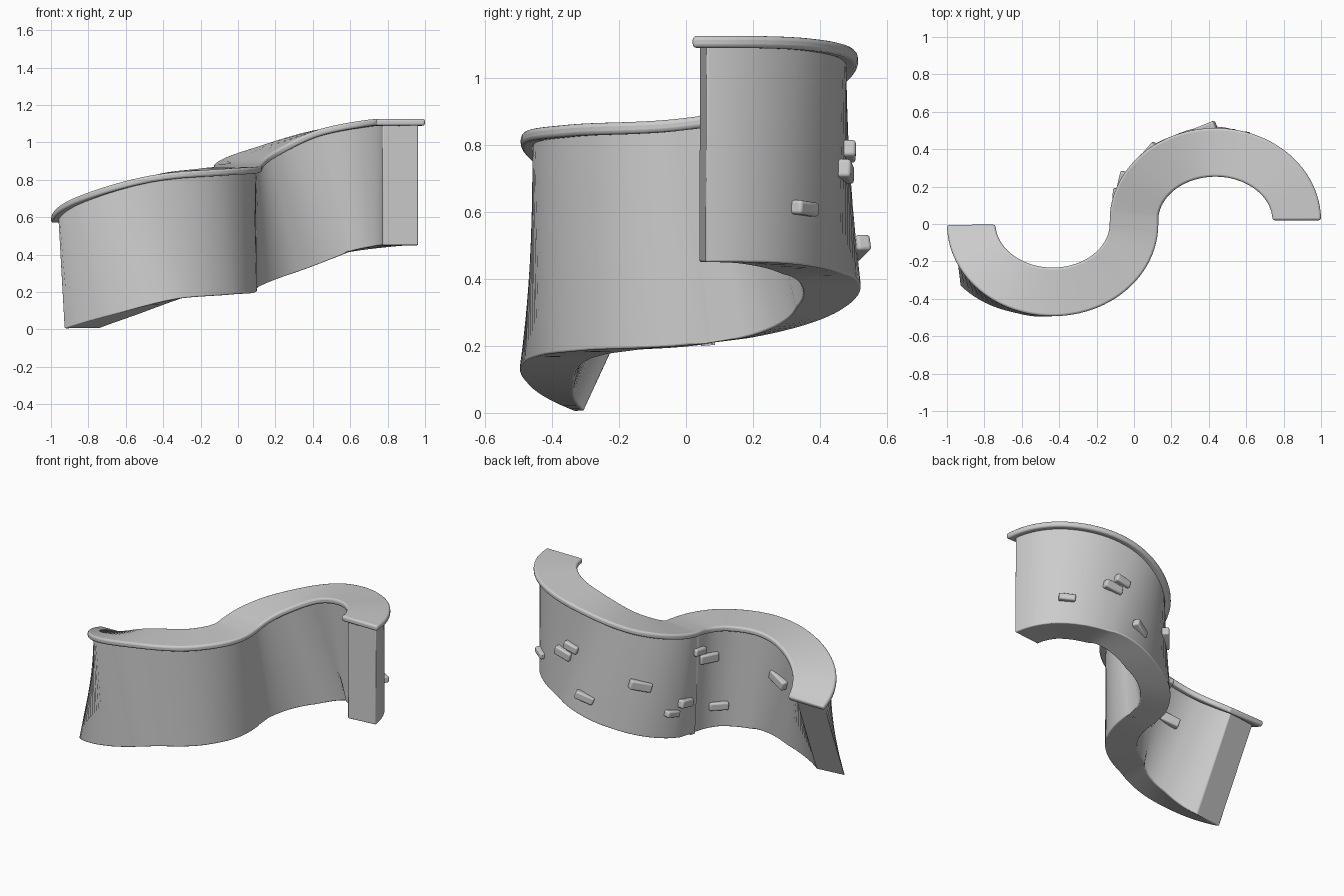
import bpy, bmesh, math
from mathutils import Vector, Matrix

if "Cube" in bpy.data.objects:
    bpy.data.objects.remove(bpy.data.objects["Cube"])

RX, RY = 0.435, 0.363
# cap-top heights every 45 degrees along the S path (with one ghost key at each end)
KEYS = [0.455, 0.6, 0.725, 0.828, 0.86, 0.88, 0.96, 1.07, 1.117, 1.125, 1.122]


def height(a):
    i = min(max(int(a // 45), 0), 7)
    t = a / 45 - i
    p0, p1, p2, p3 = KEYS[i:i + 4]
    return 0.5 * (2 * p1 + (p2 - p0) * t + (2 * p0 - 5 * p1 + 4 * p2 - p3) * t * t
                  + (3 * p1 - p0 - 3 * p2 + p3) * t ** 3)


def centre(a):
    if a <= 180:
        r = math.radians(a)
        return Vector((-RX - RX * math.cos(r), -RY * math.sin(r), height(a)))
    r = math.radians(a - 180)
    return Vector((RX - RX * math.cos(r), 0.02 + RY * math.sin(r), height(a)))


def frame(a):
    """Position, tangent, left-hand side and up vectors of the path."""
    t = (centre(a + 0.5) - centre(a - 0.5)).normalized()
    left = Vector((0, 0, 1)).cross(t).normalized()
    return centre(a), t, left, t.cross(left)


def finish(obj, bevel, segments):
    m = obj.modifiers.new("soft_edges", 'BEVEL')
    m.width, m.segments, m.limit_method = bevel, segments, 'ANGLE'
    m.angle_limit = math.radians(40)
    bpy.ops.object.select_all(action='DESELECT')
    obj.select_set(True)
    bpy.context.view_layer.objects.active = obj
    bpy.ops.object.shade_smooth_by_angle(angle=math.radians(35))


def make_object(name, bm):
    bmesh.ops.recalc_face_normals(bm, faces=bm.faces)
    me = bpy.data.meshes.new(name)
    bm.to_mesh(me)
    bm.free()
    obj = bpy.data.objects.new(name, me)
    bpy.context.collection.objects.link(obj)
    return obj


def sweep(name, half, top, bottom, a0, a1, bevel, n=96):
    bm = bmesh.new()
    rings = []
    for i in range(n + 1):
        p, t, left, up = frame(a0 + (a1 - a0) * i / n)
        rings.append([bm.verts.new(p + left * s - up * h) for s, h in
                      ((-half, top), (half, top), (half, bottom), (-half, bottom))])
    for r, q in zip(rings, rings[1:]):
        for k in range(4):
            bm.faces.new((r[k], r[k - 1], q[k - 1], q[k]))
    bm.faces.new(rings[0])
    bm.faces.new(rings[-1])
    finish(make_object(name, bm), bevel, 3)


# wall body and overhanging coping
sweep("wall", 0.095, 0.02, 0.675, 5.5, 355, 0.006)
sweep("coping", 0.13, 0.0, 0.036, 0, 360, 0.012)

# raised stones on the back face: path angle, height, length, tall
STONES = [(316, 0.61, 0.10, 0.042), (278, 0.78, 0.10, 0.05), (285, 0.72, 0.12, 0.055),
          (267, 0.49, 0.12, 0.05), (236, 0.597, 0.14, 0.058), (179, 0.728, 0.10, 0.045),
          (162, 0.66, 0.13, 0.058), (201, 0.437, 0.11, 0.05), (214, 0.395, 0.10, 0.04),
          (146, 0.33, 0.12, 0.05), (80, 0.54, 0.14, 0.06)]
for i, (ang, z, length, tall) in enumerate(STONES):
    slope = (height(ang + 1) - height(ang - 1)) / (2 * math.radians(1) * 0.4)
    a = ang - math.degrees((height(ang) - z) * slope / 0.4)
    p, t, left, up = frame(a)
    p = p + left * 0.1 - up * ((p.z - z) / up.z)
    bm = bmesh.new()
    bmesh.ops.create_cube(bm, size=1)
    bmesh.ops.scale(bm, verts=bm.verts, vec=(length, 0.045, tall))
    rot = Matrix((t, left, up)).transposed().to_4x4()
    bmesh.ops.transform(bm, matrix=Matrix.Translation(p) @ rot, verts=bm.verts)
    finish(make_object("stone_%02d" % (i + 1), bm), 0.01, 3)
